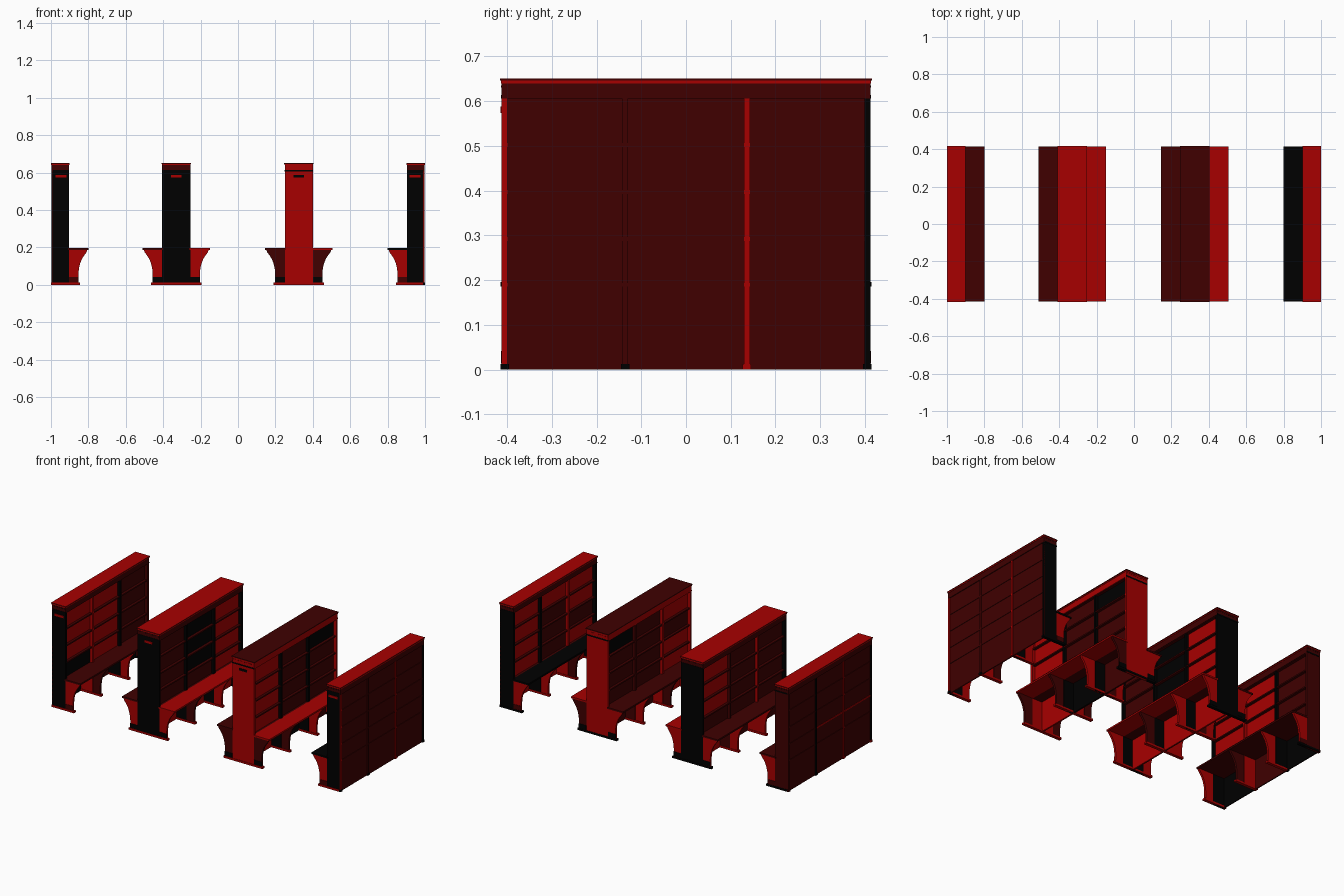
import bpy, bmesh, math

cube = bpy.data.objects.get("Cube")
if cube:
    bpy.data.objects.remove(cube)


def make_mat(name, rgb):
    m = bpy.data.materials.new(name)
    m.use_nodes = True
    m.diffuse_color = (*rgb, 1)
    m.node_tree.nodes["Principled BSDF"].inputs["Base Color"].default_value = (*rgb, 1)
    return m


# r, d and k stand for the three colours
MATS = {
    "r": make_mat("bright red", (0.39, 0.0, 0.0)),
    "d": make_mat("dark red", (0.05, 0.0, 0.0)),
    "k": make_mat("black", (0.0, 0.0, 0.0)),
}


def add_object(name, bm, colour):
    bmesh.ops.recalc_face_normals(bm, faces=bm.faces)
    me = bpy.data.meshes.new(name)
    bm.to_mesh(me)
    bm.free()
    me.materials.append(MATS[colour])
    ob = bpy.data.objects.new(name, me)
    bpy.context.collection.objects.link(ob)


def box(name, x, y, z, colour):
    """Box from (low, high) pairs."""
    bm = bmesh.new()
    for v in bmesh.ops.create_cube(bm, size=1)["verts"]:
        for i, (a, b) in enumerate((x, y, z)):
            v.co[i] = (a + b) / 2 + v.co[i] * abs(b - a)
    add_object(name, bm, colour)


def extrude_profile(name, points, y0, y1, colour):
    """Prism from an x-z outline, extruded along y."""
    bm = bmesh.new()
    face = bm.faces.new([bm.verts.new((x, y0, z)) for x, z in points])
    for v in bmesh.ops.extrude_face_region(bm, geom=[face])["geom"]:
        if isinstance(v, bmesh.types.BMVert):
            v.co.y = y1
    add_object(name, bm, colour)


LENGTH = 0.412                                # half length of a unit
THICK = 0.013
RECESS = 0.02                                 # shelf fronts to filled compartments
UPRIGHTS = (-LENGTH, -0.136 - THICK / 2, 0.136 - THICK / 2, LENGTH - THICK)
SHELVES = (0.19, 0.292, 0.397, 0.502, 0.607)
# bench bracket outline: (distance from the case, height)
BRACKET = ((0.051, 0.012), (0.051, 0.06), (0.054, 0.09), (0.060, 0.115),
           (0.070, 0.14), (0.083, 0.16), (0.094, 0.174), (0.098, 0.186))


def bookcase_side(tag, x0, s, depth, bays, uprights, seat, brackets, skirt, frieze, crown, plaque):
    """One shelved face; bays run front to back, each coloured from floor to top."""
    def X(a, b):
        return tuple(sorted((x0 + s * a, x0 + s * b)))

    # case uprights, bench brackets and feet
    for i, y in enumerate(UPRIGHTS):
        y1 = y + THICK
        front = depth if i in (0, 3) else depth - 0.002
        box(f"{tag}_upright_{i}", X(0, front), (y, y1), (0, 0.608), uprights[i])
        outline = [(x0 + s * depth, 0.012)]
        outline += [(x0 + s * (depth + d), z) for d, z in BRACKET]
        outline += [(x0 + s * depth, 0.186)]
        extrude_profile(f"{tag}_bench_bracket_{i}", outline, y, y1, brackets[i])
        box(f"{tag}_foot_{i}", X(0, depth + 0.06), (y - 0.003, y1 + 0.003), (0, 0.012),
            "k" if i == 3 else "r")
    # skirting strips on the outer faces of the end brackets
    for side, y in (("front", -LENGTH), ("back", LENGTH)):
        box(f"{tag}_{side}_skirt", X(depth, depth + 0.052), (y - 0.002, y + 0.002),
            (0.014, 0.042), skirt)

    # compartments: deep below the bench, shallow above it
    for i, colours in enumerate(bays):
        y = (UPRIGHTS[i] + THICK, UPRIGHTS[i + 1])
        box(f"{tag}_lower_panel_{i}", X(0, 0.005), y, (0, SHELVES[0]), colours[0])
        for j, colour in enumerate(colours[1:]):
            box(f"{tag}_filled_compartment_{i}_{j}", X(0, depth - RECESS), y,
                (SHELVES[j], SHELVES[j + 1]), colour)
        for j, z in enumerate(SHELVES):
            box(f"{tag}_shelf_{i}_{j}", X(0.004, depth - 0.004), y, (z - 0.004, z + 0.004), "d")

    # bench seat
    box(f"{tag}_bench_seat", X(depth - 0.005, depth + 0.105), (-0.415, 0.415), (0.186, 0.196), seat)

    # frieze, crown and end mouldings
    box(f"{tag}_frieze", X(0, depth), (-LENGTH, LENGTH), (0.606, 0.641), frieze)
    box(f"{tag}_crown_lower", X(0, depth + 0.002), (-0.414, 0.414), (0.64, 0.646), "r")
    box(f"{tag}_crown", X(0, depth + 0.004), (-0.416, 0.416), (0.646, 0.65), "d")
    box(f"{tag}_top_plate", X(0, depth + 0.004), (-0.416, 0.416), (0.65, 0.651), crown)
    for side, y in (("front", -LENGTH), ("back", LENGTH)):
        box(f"{tag}_{side}_moulding", X(0, depth + 0.001), (y - 0.002, y + 0.002),
            (0.606, 0.614), "k")
        for k in range(5):
            d = (k + 0.25) * depth / 5
            box(f"{tag}_{side}_dentil_{k}", X(d, d + depth / 10), (y - 0.002, y + 0.002),
                (0.63, 0.635), frieze)

    # plaque on the front end
    low, high = (0, 0.027) if depth == DOUBLE else (depth / 2 - 0.03, depth / 2 + 0.03)
    box(f"{tag}_plaque", X(low, high), (-LENGTH - 0.003, -LENGTH), (0.574, 0.588), plaque)


SINGLE, DOUBLE = 0.086, 0.075
WALL = 0.99

# wall units and the two double-sided units, from -x to +x
bookcase_side("wall_unit_a", -WALL, 1, SINGLE, ("kkrrr", "drrrr", "kdddd"), "krkd",
              "d", "rdrr", "d", "d", "r", "r")
bookcase_side("double_unit_a_west", -0.33, -1, DOUBLE, ("ddddd", "ddddd", "rdrrr"), "krdk",
              "d", "rrrr", "k", "d", "r", "r")
bookcase_side("double_unit_a_east", -0.33, 1, DOUBLE, ("rdddd", "rdkkk", "rrrrr"), "kkkk",
              "r", "rdrr", "k", "d", "r", "r")
bookcase_side("double_unit_b_west", 0.325, -1, DOUBLE, ("rrrdr", "ddddd", "ddddk"), "rrdr",
              "d", "ddrr", "k", "r", "d", "k")
bookcase_side("double_unit_b_east", 0.325, 1, DOUBLE, ("rrrrr", "kdddd", "ddddk"), "rkkr",
              "r", "ddrd", "k", "r", "d", "k")
bookcase_side("wall_unit_b", WALL, -1, SINGLE, ("rrdrr", "rdddr", "rrrrr"), "krkk",
              "k", "rdrr", "d", "d", "r", "r")

# outer backs of the wall units: recessed panel, framing strips, feet, rails and crown
for tag, s, strips, feet in (("wall_unit_a", -1, "krkd", "rrkd"), ("wall_unit_b", 1, "rdrk", "kkrk")):
    def outer(a, b):
        return tuple(sorted((s * a, s * b)))

    box(f"{tag}_outer_back", outer(WALL - 0.001, WALL + 0.002), (-LENGTH, LENGTH), (0, 0.61), "d")
    box(f"{tag}_outer_frieze", outer(WALL - 0.001, 0.997), (-LENGTH, LENGTH), (0.606, 0.641), "d")
    for i, y in enumerate(UPRIGHTS):
        box(f"{tag}_outer_strip_{i}", outer(WALL, 0.997), (y, y + THICK), (0, 0.607), strips[i])
        box(f"{tag}_outer_foot_{i}", outer(WALL, 1.0), (y - 0.003, y + THICK + 0.003),
            (0, 0.013), feet[i])
    for i in range(3):
        y = (UPRIGHTS[i] + THICK, UPRIGHTS[i + 1])
        for j, z in enumerate(SHELVES[:-1]):
            red_rail = s < 0 and j == 1 and i < 2
            box(f"{tag}_outer_rail_{i}_{j}", outer(WALL, 0.995), y, (z - 0.004, z + 0.004),
                "r" if red_rail else "d")
    box(f"{tag}_outer_crown_lower", outer(WALL, 0.999), (-0.414, 0.414), (0.64, 0.646), "r")
    box(f"{tag}_outer_crown", outer(WALL, 1.0), (-0.416, 0.416), (0.646, 0.65), "d")
    box(f"{tag}_outer_top_plate", outer(WALL, 1.0), (-0.416, 0.416), (0.65, 0.651), "r")
